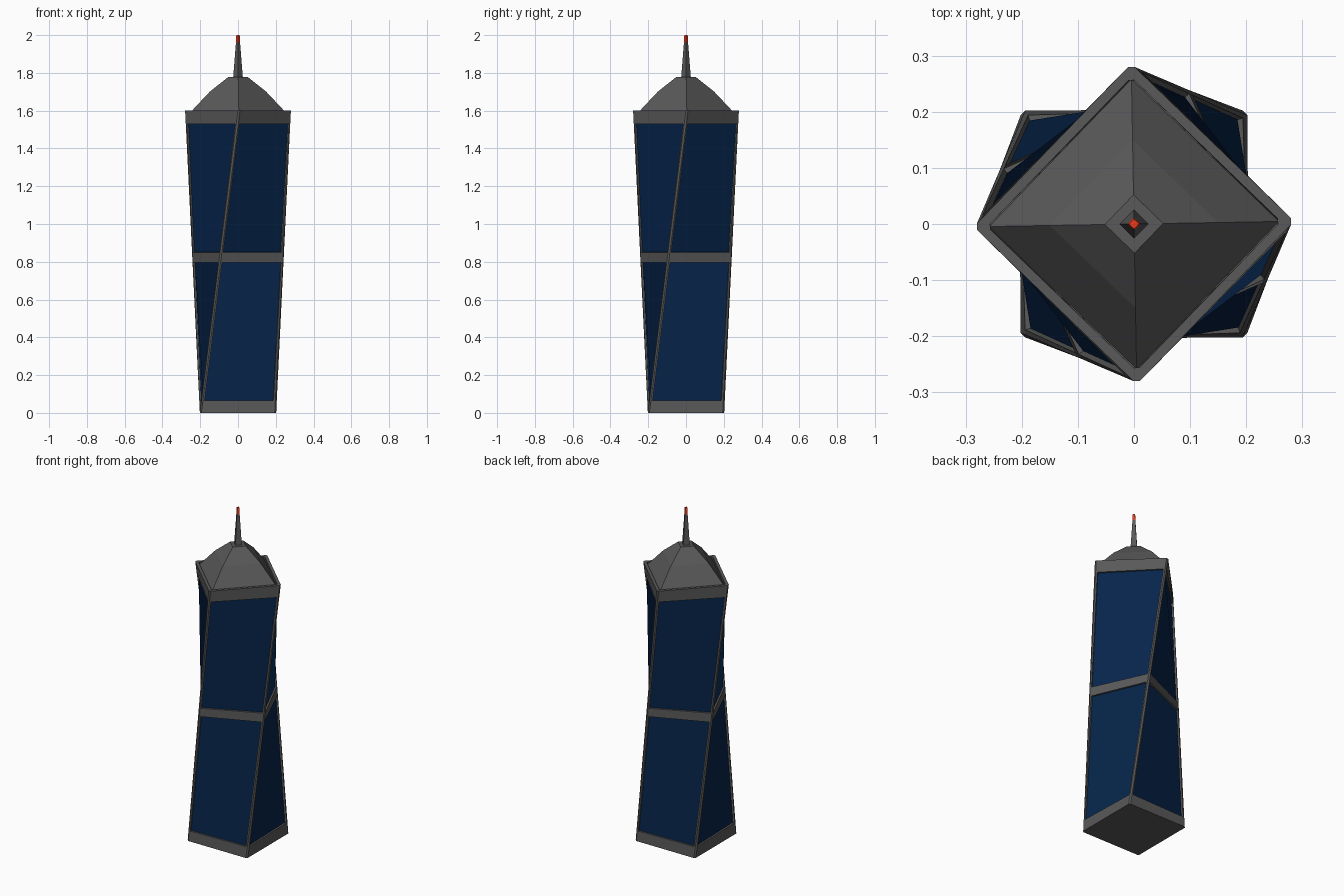
import bpy, bmesh, math
from mathutils import Vector, Matrix

if "Cube" in bpy.data.objects:
    bpy.data.objects.remove(bpy.data.objects["Cube"])


def material(name, rgb):
    m = bpy.data.materials.new(name)
    m.diffuse_color = (*rgb, 1)
    m.use_nodes = True
    m.node_tree.nodes["Principled BSDF"].inputs["Base Color"].default_value = m.diffuse_color
    return m


GREY = material("dark_grey", (0.1, 0.1, 0.1))
BLUE = material("blue_glass", (0.002, 0.018, 0.07))
RED = material("red_light", (0.9, 0.04, 0.01))
TURN = math.radians(46)


def finish(bm, name, mat, normals=True):
    if normals:
        bmesh.ops.recalc_face_normals(bm, faces=bm.faces[:])
    me = bpy.data.meshes.new(name)
    bm.to_mesh(me)
    bm.free()
    ob = bpy.data.objects.new(name, me)
    bpy.context.collection.objects.link(ob)
    me.materials.append(mat)
    return ob


def stacked_diamond(name, profile, mat):
    """Four-sided solid from (corner radius, height) pairs."""
    bm = bmesh.new()
    start = TURN - math.pi / 4
    rings = [[bm.verts.new((r * math.cos(start + i * math.pi / 2),
                            r * math.sin(start + i * math.pi / 2), z))
              for i in range(4)] for r, z in profile]
    for a, b in zip(rings, rings[1:]):
        for i in range(4):
            j = (i + 1) % 4
            bm.faces.new((a[i], a[j], b[j], b[i]))
    bm.faces.new(rings[0][::-1])
    bm.faces.new(rings[-1])
    return finish(bm, name, mat)


# Section: square with cut corners and corner strut widths
HALF, CUT, STRUT, HEIGHT = 0.202, 0.008, 0.017, 1.6
side = [(x, -HALF, 0) for x in (-HALF + CUT, -HALF + STRUT, HALF - STRUT, HALF - CUT)]
section = [Matrix.Rotation(k * math.pi / 2, 3, 'Z') @ Vector(p)
           for k in range(4) for p in side]
twist = Matrix.Rotation(TURN, 3, 'Z')


def tower_ring(bm, z, scale=1.0):
    ring = []
    for p in section:
        q = p.lerp(twist @ p, z / HEIGHT) * scale
        ring.append(bm.verts.new((q.x, q.y, z)))
    return ring


# Twisted frame: base, middle and top bands with recessed bays
bm = bmesh.new()
levels = [0, 0.065, 0.797, 0.85, 1.53, HEIGHT]
rings = [tower_ring(bm, z) for z in levels]
rings += [tower_ring(bm, HEIGHT, 0.915), tower_ring(bm, 1.585, 0.915)]
bays = []
n = len(section)
for lv, (a, b) in enumerate(zip(rings, rings[1:])):
    for i in range(n):
        j = (i + 1) % n
        # this corner order folds each twisted quad outwards
        f = bm.faces.new((a[j], b[j], b[i], a[i]))
        if lv in (1, 3) and i % 4 == 1:
            bays.append(f)
bm.faces.new(rings[0][::-1])
bm.faces.new(rings[-1])
bm.normal_update()
bmesh.ops.inset_individual(bm, faces=bays, thickness=0.001, depth=-0.01)

# Glass panels fill the recessed bays
glass = bmesh.new()
for f in bays:
    glass.faces.new([glass.verts.new(v.co) for v in f.verts])
bmesh.ops.delete(bm, geom=bays, context='FACES_ONLY')
finish(bm, "tower_frame", GREY, normals=False)
finish(glass, "glass_panels", BLUE, normals=False)

# Roof, mast and warning light
stacked_diamond("roof", [(0.258, 1.585), (0.15, 1.7), (0.052, 1.778)], GREY)
stacked_diamond("mast", [(0.026, 1.77), (0.011, 1.96)], GREY)
stacked_diamond("mast_light", [(0.011, 1.96), (0.009, 2.0)], RED)
